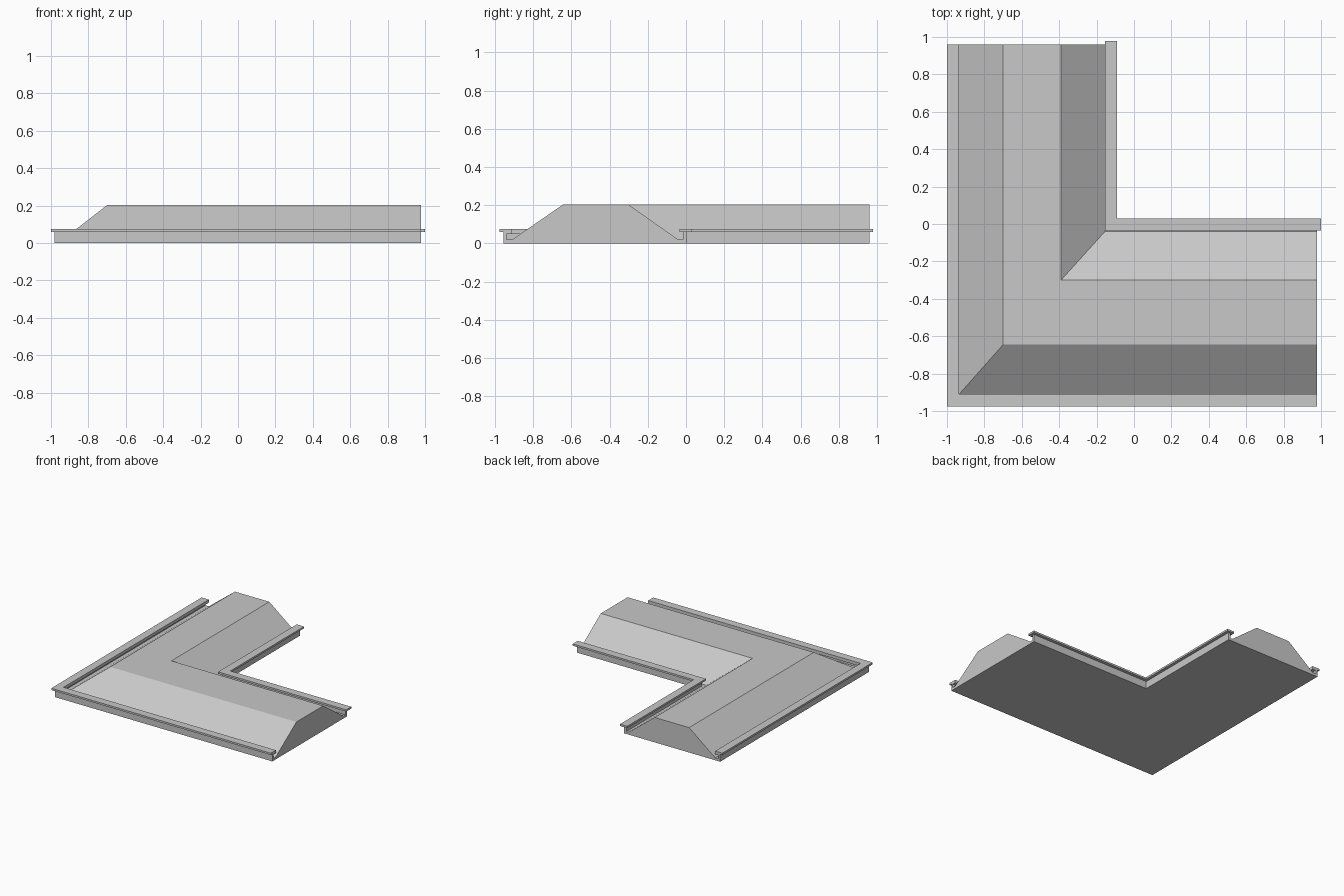
import bpy
import bmesh

cube = bpy.data.objects.get("Cube")
if cube:
    bpy.data.objects.remove(cube, do_unlink=True)

GREY = (0.58, 0.58, 0.58, 1)
mat = bpy.data.materials.new("plain grey")
mat.use_nodes = True
mat.diffuse_color = GREY
mat.node_tree.nodes["Principled BSDF"].inputs["Base Color"].default_value = GREY


def corner_sweep(name, profile, end_x, end_y):
    """Sweep a closed profile of (x, y, z) mitre points around the corner."""
    bm = bmesh.new()
    rings = [
        [bm.verts.new((x, end_y, z)) for x, y, z in profile],
        [bm.verts.new((x, y, z)) for x, y, z in profile],
        [bm.verts.new((end_x, y, z)) for x, y, z in profile],
    ]
    n = len(profile)
    for a, b in zip(rings, rings[1:]):
        for i in range(n):
            j = (i + 1) % n
            bm.faces.new((a[i], a[j], b[j], b[i]))
    bm.faces.new(rings[0])
    bm.faces.new(rings[-1])
    bmesh.ops.recalc_face_normals(bm, faces=bm.faces)
    mesh = bpy.data.meshes.new(name)
    bm.to_mesh(mesh)
    bm.free()
    mesh.materials.append(mat)
    obj = bpy.data.objects.new(name, mesh)
    bpy.context.collection.objects.link(obj)
    return obj


END_X, END_Y = 0.978, 0.96
BASE, TROUGH, UNDER, LIP, CREST = 0, 0.02, 0.06, 0.075, 0.203

# Raised ridge with a trough and an upright wall on each side
corner_sweep("ridge_body", [
    (-0.98, -0.955, BASE), (-0.98, -0.955, UNDER),
    (-0.965, -0.94, UNDER), (-0.965, -0.94, TROUGH),
    (-0.935, -0.91, TROUGH), (-0.70, -0.645, CREST),
    (-0.39, -0.30, CREST), (-0.155, -0.04, TROUGH),
    (-0.135, -0.015, TROUGH), (-0.135, -0.015, UNDER),
    (-0.115, 0.005, UNDER), (-0.115, 0.005, BASE),
], END_X, END_Y)

# Flat lip on the outer wall, thicker on its inner side
corner_sweep("outer_lip", [
    (-1, -0.975, UNDER), (-1, -0.975, LIP),
    (-0.935, -0.91, LIP), (-0.935, -0.91, 0.05),
    (-0.965, -0.94, 0.05), (-0.965, -0.94, UNDER),
], END_X, END_Y)

# Flat lip on the inner wall, reaching past both ends
corner_sweep("inner_lip", [
    (-0.155, -0.035, UNDER), (-0.155, -0.035, LIP),
    (-0.09, 0.03, LIP), (-0.09, 0.03, UNDER),
], 1.0, 0.978)
